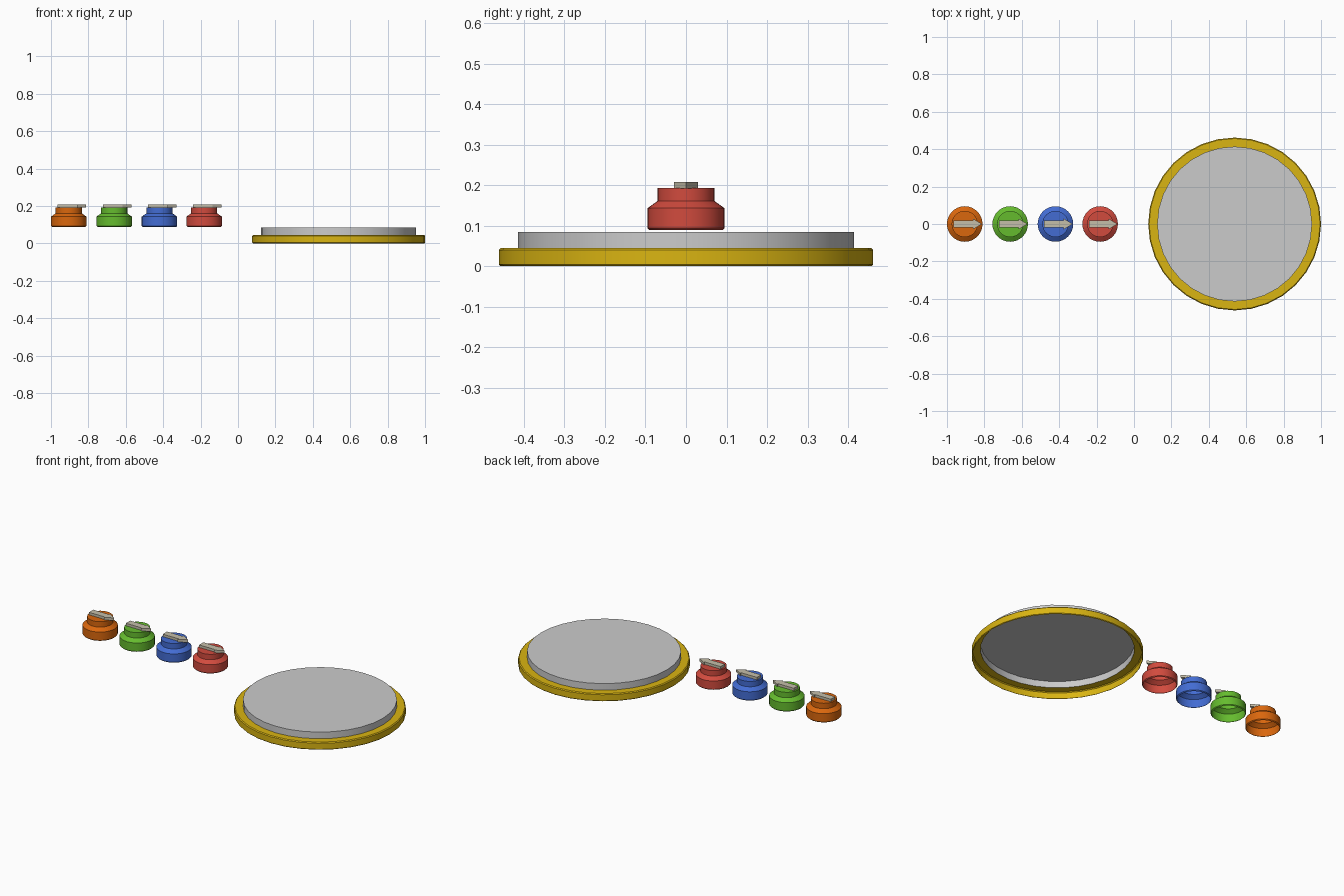
import bpy, bmesh, math

if "Cube" in bpy.data.objects:
    bpy.data.objects.remove(bpy.data.objects["Cube"])

def material(name, rgb):
    m = bpy.data.materials.new(name)
    m.diffuse_color = (*rgb, 1)
    m.use_nodes = True
    m.node_tree.nodes["Principled BSDF"].inputs["Base Color"].default_value = m.diffuse_color
    return m

def finish(name, bm, mat):
    me = bpy.data.meshes.new(name)
    bm.to_mesh(me)
    bm.free()
    me.materials.append(mat)
    ob = bpy.data.objects.new(name, me)
    bpy.context.collection.objects.link(ob)
    bpy.ops.object.select_all(action='DESELECT')
    ob.select_set(True)
    bpy.context.view_layer.objects.active = ob
    bpy.ops.object.shade_smooth_by_angle(angle=math.radians(25))
    return ob

def lathe(name, cx, profile, mat, cap, n=32):
    """Thin open shell from (radius, z) points, bottom to top, with optional top cap."""
    bm = bmesh.new()
    rings = [[bm.verts.new((cx + r * math.cos(2 * math.pi * i / n),
                            r * math.sin(2 * math.pi * i / n), z))
              for i in range(n)] for r, z in profile]
    for a, b in zip(rings, rings[1:]):
        for i in range(n):
            j = (i + 1) % n
            bm.faces.new((a[i], a[j], b[j], b[i]))
    if cap:
        bm.faces.new(rings[-1])
    return finish(name, bm, mat)

def arrow(name, cx, mat):
    """Flat pointer lying on a knob, pointing to +x."""
    half = [(-0.06, 0.020), (0.044, 0.020), (0.044, 0.029), (0.092, 0.0)]
    outline = half + [(x, -y) for x, y in reversed(half[:-1])]
    bm = bmesh.new()
    f = bm.faces.new([bm.verts.new((cx + x, y, 0.192)) for x, y in outline])
    ext = bmesh.ops.extrude_face_region(bm, geom=[f])
    top = [v for v in ext['geom'] if isinstance(v, bmesh.types.BMVert)]
    bmesh.ops.translate(bm, verts=top, vec=(0, 0, 0.016))
    bmesh.ops.recalc_face_normals(bm, faces=bm.faces)
    return finish(name, bm, mat)

gold = material("gold", (0.70, 0.46, 0.006))
grey = material("light grey", (0.60, 0.60, 0.60))
tan = material("pale tan", (0.56, 0.52, 0.40))

# Large dial: hollow gold rim and raised grey plate
CX = 0.538
lathe("dial_rim", CX, [(0.458, 0), (0.462, 0.004), (0.462, 0.040),
                       (0.457, 0.045), (0.414, 0.045)], gold, False)
lathe("dial_plate", CX, [(0.414, 0.045), (0.414, 0.084)], grey, True)

# Four hollow knobs with pointers
knobs = [("orange", -0.905, (0.70, 0.135, 0.004)),
         ("green", -0.662, (0.13, 0.50, 0.027)),
         ("blue", -0.420, (0.056, 0.15, 0.65)),
         ("red", -0.181, (0.64, 0.070, 0.048))]
for colour, x, rgb in knobs:
    lathe(colour + "_knob", x, [(0.090, 0.089), (0.095, 0.094), (0.095, 0.143),
                                (0.070, 0.161), (0.070, 0.193)],
          material(colour, rgb), True)
    arrow(colour + "_pointer", x, tan)
